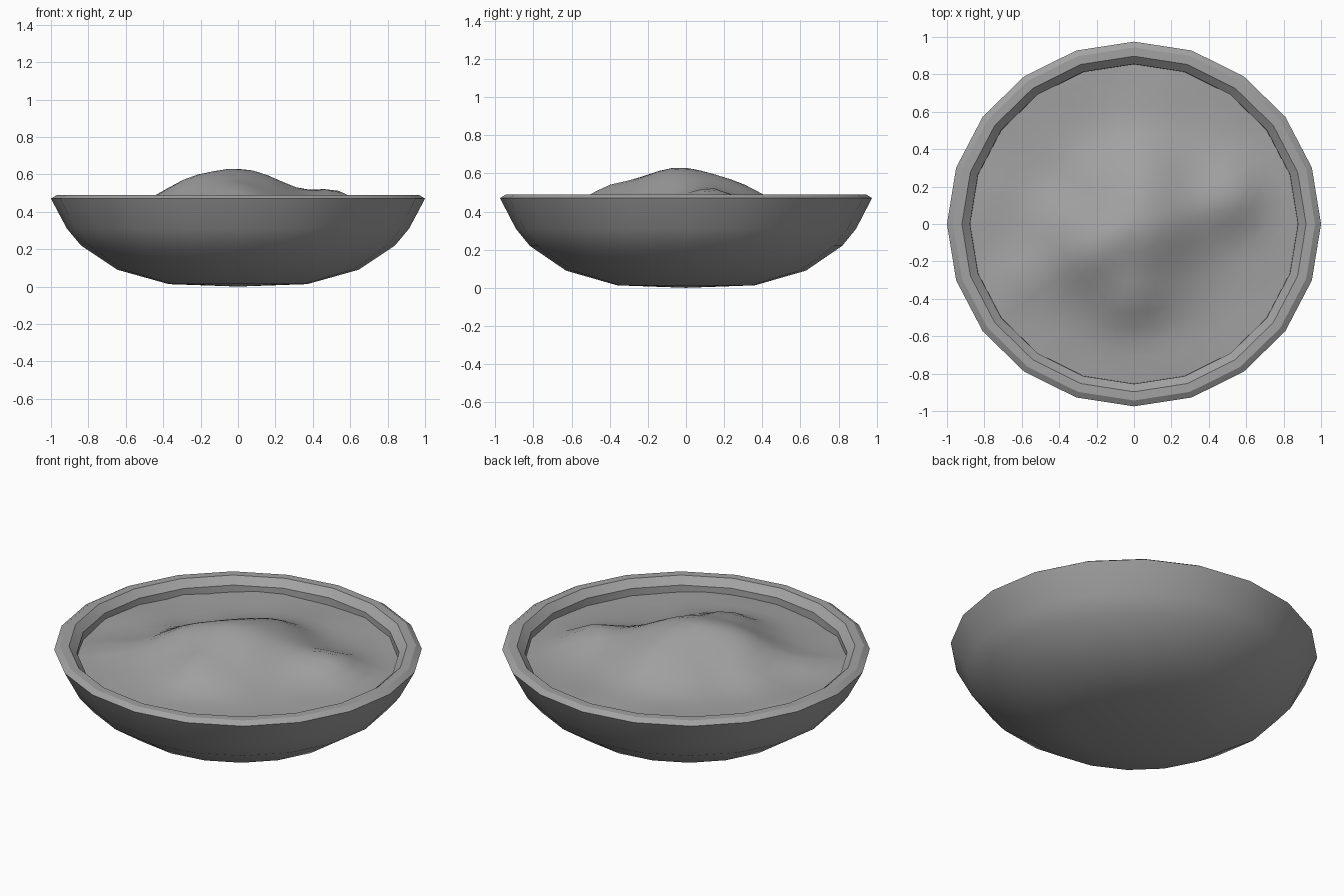
import bpy, bmesh, math
from mathutils import Vector, noise

cube = bpy.data.objects.get("Cube")
if cube:
    bpy.data.objects.remove(cube, do_unlink=True)

SIDES = 20
DEPTH = 0.975   # the bowl is slightly narrower front to back

grey = bpy.data.materials.new("plain_grey")
grey.use_nodes = True
grey.diffuse_color = (0.36, 0.36, 0.36, 1)
grey.node_tree.nodes["Principled BSDF"].inputs["Base Color"].default_value = (0.36, 0.36, 0.36, 1)


def lathe(name, profile, sides, height=None, sharp=30):
    """Spin (radius, z) points round z; end points at radius 0 become poles."""
    bm = bmesh.new()
    rings = []
    for r, z in profile:
        count = sides if r > 0 else 1
        ring = []
        for i in range(count):
            a = math.tau * i / sides
            x, y = r * math.cos(a), r * math.sin(a) * DEPTH
            ring.append(bm.verts.new((x, y, height(x, y) if height else z)))
        rings.append(ring)
    for a, b in zip(rings, rings[1:]):
        for i in range(sides):
            j = (i + 1) % sides
            quad = [a[i % len(a)], a[j % len(a)], b[j % len(b)], b[i % len(b)]]
            bm.faces.new(list(dict.fromkeys(quad)))
    bmesh.ops.recalc_face_normals(bm, faces=bm.faces)
    mesh = bpy.data.meshes.new(name)
    bm.to_mesh(mesh)
    bm.free()
    obj = bpy.data.objects.new(name, mesh)
    bpy.context.collection.objects.link(obj)
    mesh.materials.append(grey)
    bpy.ops.object.select_all(action='DESELECT')
    obj.select_set(True)
    bpy.context.view_layer.objects.active = obj
    bpy.ops.object.shade_smooth_by_angle(angle=math.radians(sharp))
    return obj


# Bowl: underside, outer wall, bevelled rim, inner lip and inner wall
lathe("bowl", [
    (0, 0), (0.37, 0.013), (0.645, 0.09), (0.84, 0.22), (0.915, 0.31), (1.0, 0.47),
    (0.968, 0.49), (0.92, 0.49), (0.877, 0.45),
    (0.875, 0.37), (0.8, 0.27), (0.6, 0.14), (0.36, 0.07), (0, 0.06)], SIDES)

# Mound bumps and ridges: x, y, spread, height
BUMPS = [(-0.01, -0.06, 0.33, 0.215), (0.3, 0.1, 0.2, 0.05), (0.54, 0.14, 0.16, 0.075),
         (-0.32, -0.15, 0.2, 0.055), (0.0, -0.42, 0.15, 0.065), (0.05, 0.3, 0.2, 0.06),
         (-0.6, -0.3, 0.16, 0.04)]


def mound_height(x, y):
    z = 0.41
    for bx, by, spread, h in BUMPS:
        z += h * math.exp(-((x - bx) ** 2 + (y - by) ** 2) / spread ** 2)
    return z + 0.016 * noise.noise(Vector((x * 4, y * 4, 0.5)))


# Heaped filling
lathe("mound", [(0.888 * i / 11, 0) for i in range(12)], 40, mound_height, 60)
